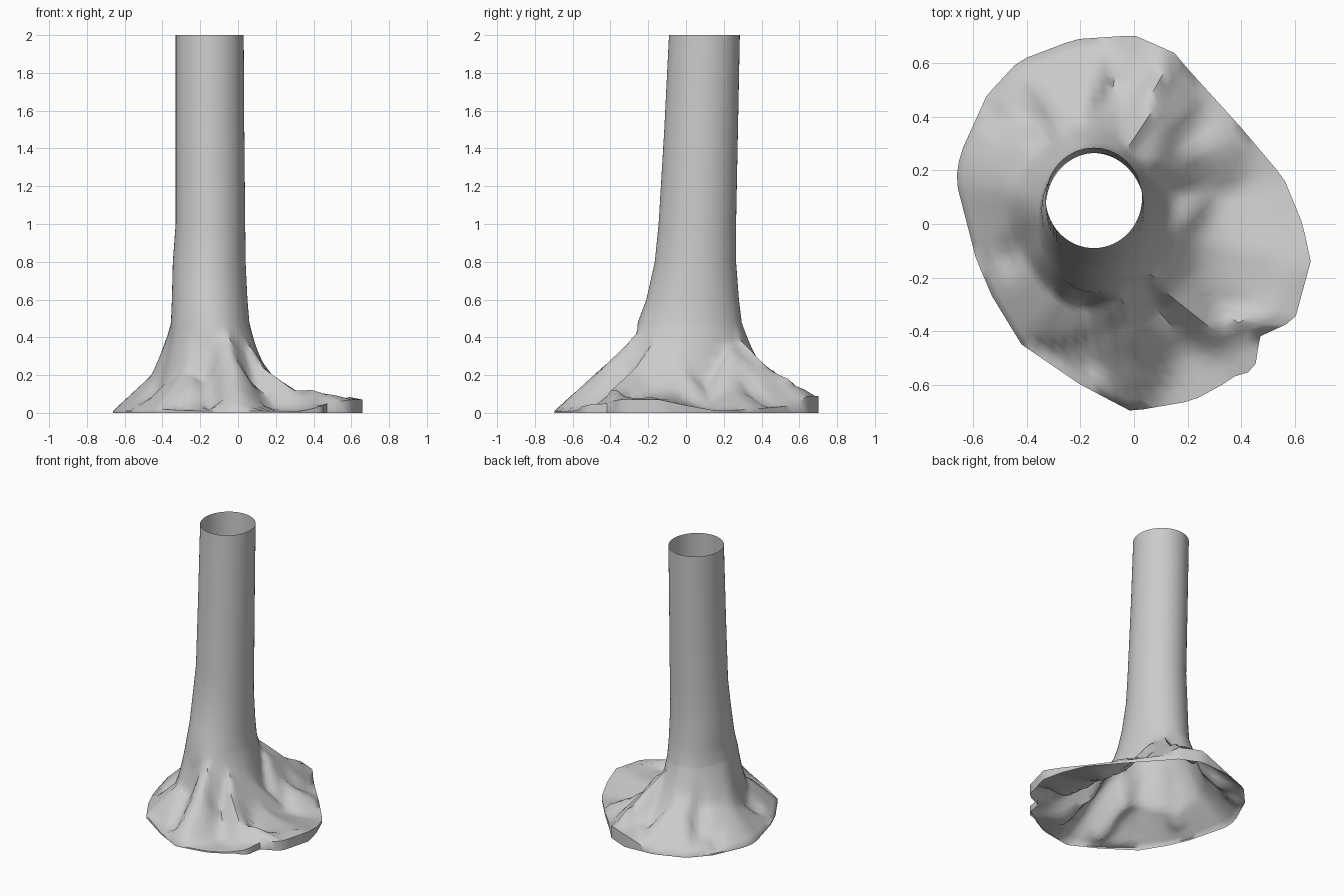
import bpy, bmesh, math
from mathutils import Vector

if "Cube" in bpy.data.objects:
    bpy.data.objects.remove(bpy.data.objects["Cube"])

# Ground outline: x, y, rim height, steepness of the flare above it
OUTLINE = [
    (.66, -.14, .07, 5.5), (.60, -.36, .07, 5), (.47, -.42, .05, 4.4), (.45, -.55, .04, 4),
    (.39, -.56, .02, 3.6), (.33, -.60, .01, 3.4), (.22, -.66, .01, 3), (-.01, -.70, .01, 2.6),
    (-.20, -.60, .01, 3.6), (-.42, -.45, .02, 3.4), (-.53, -.27, .01, 3.4), (-.59, -.13, .01, 2.8),
    (-.665, .16, .01, 2.0), (-.65, .26, .01, 2.2), (-.55, .48, .01, 2.3), (-.43, .61, .01, 2.4),
    (-.22, .69, .01, 2.4), (.0, .705, .09, 2.5), (.15, .64, .09, 3), (.20, .58, .04, 4.5),
    (.40, .36, .02, 5.5), (.56, .17, .01, 5.5), (.63, .0, .04, 5.5)]

# Trunk sections: z, x min, x max, y min, y max
TRUNK = [(2.0, -.33, .03, -.09, .285), (1.5, -.33, .033, -.115, .275),
         (1.0, -.33, .038, -.145, .265), (.8, -.345, .04, -.165, .265),
         (.6, -.35, .05, -.21, .28), (.48, -.355, .06, -.255, .295)]

# Root crests: paths with height, and how fast the sides fall away
ROOTS = [
    (1.0, [(.02, -.14, .42), (.14, -.27, .24), (.3, -.38, .135), (.5, -.35, .11), (.6, -.15, .085)]),
    (1.2, [(.0, .28, .42), (.06, .4, .29), (.1, .53, .19), (.08, .66, .12)]),
    (1.1, [(-.08, -.26, .47), (-.03, -.37, .32), (-.02, -.53, .19), (0, -.66, .05)]),
    (.9, [(-.28, -.12, .36), (-.3, -.2, .25), (-.33, -.28, .18), (-.42, -.38, .1)]),
    (.9, [(-.36, .1, .44), (-.435, .14, .27), (-.515, .15, .14), (-.64, .16, .03)]),
    (.8, [(-.2, .3, .4), (-.22, .42, .27), (-.25, .56, .12)]),
    (.6, [(.15, .25, .2), (.25, .27, .13), (.38, .33, .07)])]

# Gullies between the roots: depth, width, path
GULLIES = [
    (.09, .06, [(-.19, -.22), (-.16, -.35), (-.14, -.52)]),
    (.05, .06, [(-.38, -.05), (-.46, -.12)]),
    (.05, .05, [(-.33, .3), (-.4, .46)]),
    (.04, .05, [(-.08, .34), (-.06, .5)]),
    (.05, .07, [(.14, -.48), (.08, -.36)])]

SIDES = 80
RINGS = 16
CENTRE = Vector((-.15, .03))


def outline_points():
    """Even samples along the closed ground outline."""
    pts = [Vector(p) for p in OUTLINE]
    loop = list(zip(pts, pts[1:] + pts[:1]))
    lens = [(b.xy - a.xy).length for a, b in loop]
    out, i, acc = [], 0, 0.0
    for k in range(SIDES):
        s = k * sum(lens) / SIDES
        while s > acc + lens[i]:
            acc += lens[i]
            i += 1
        out.append(loop[i][0].lerp(loop[i][1], (s - acc) / lens[i]))
    return out


def nearest(p, path):
    """Yield (closest point, ground distance) for each path segment."""
    for a, b in zip(path, path[1:]):
        a, b = Vector(a).to_3d(), Vector(b).to_3d()
        d = b.xy - a.xy
        q = a.lerp(b, max(0, min(1, (p - a.xy).dot(d) / d.length_squared)))
        yield q, (p - q.xy).length


def crest_height(p):
    """Highest root surface over a ground point."""
    return max(q.z - fall * d for fall, path in ROOTS for q, d in nearest(p, path))


def gully_depth(p):
    return sum(depth * math.exp(-(min(d for _, d in nearest(p, path)) / width) ** 2)
               for depth, width, path in GULLIES)


def trunk_point(section, ang):
    z, x0, x1, y0, y1 = section
    return Vector(((x0 + x1) / 2 + (x1 - x0) / 2 * math.cos(ang),
                   (y0 + y1) / 2 + (y1 - y0) / 2 * math.sin(ang), z))


bm = bmesh.new()
rim = outline_points()
angles = [math.atan2(p.y - CENTRE.y, p.x - CENTRE.x) for p in rim]

# Hollow trunk tube
rings = [[bm.verts.new(trunk_point(s, a)) for a in angles] for s in TRUNK]

# Flared root skirt
for k in range(1, RINGS + 1):
    t = (k / RINGS) ** 1.5
    ring = []
    for p, a in zip(rim, angles):
        start = trunk_point(TRUNK[-1], a)
        xy = start.xy.lerp(p.xy, t)
        z = p.z + (start.z - p.z) * (1 - t) ** p.w
        if k < RINGS:
            cap = p.z + .9 * (p.xy - xy).length
            z = max(z, min(crest_height(xy), cap, start.z - .1 * t))
            z = max(z - gully_depth(xy), min(z, .015))
        ring.append(bm.verts.new((xy.x, xy.y, z)))
    rings.append(ring)

# Short edge wall down to the ground
rings.append([bm.verts.new((p.x, p.y, 0)) for p in rim])

for upper, lower in zip(rings, rings[1:]):
    for i in range(SIDES):
        j = (i + 1) % SIDES
        bm.faces.new((upper[j], upper[i], lower[i], lower[j]))
bm.normal_update()

# Make every face look outward from the trunk axis
bm.faces.ensure_lookup_table()
first = bm.faces[0]
if first.normal.xy.dot(first.calc_center_median().xy - Vector((-.15, .1))) < 0:
    bmesh.ops.reverse_faces(bm, faces=bm.faces[:])

mesh = bpy.data.meshes.new("tree_trunk")
bm.to_mesh(mesh)
bm.free()
trunk = bpy.data.objects.new("tree_trunk", mesh)
bpy.context.collection.objects.link(trunk)
bpy.context.view_layer.objects.active = trunk
trunk.select_set(True)
bpy.ops.object.shade_smooth_by_angle(angle=math.radians(50))
